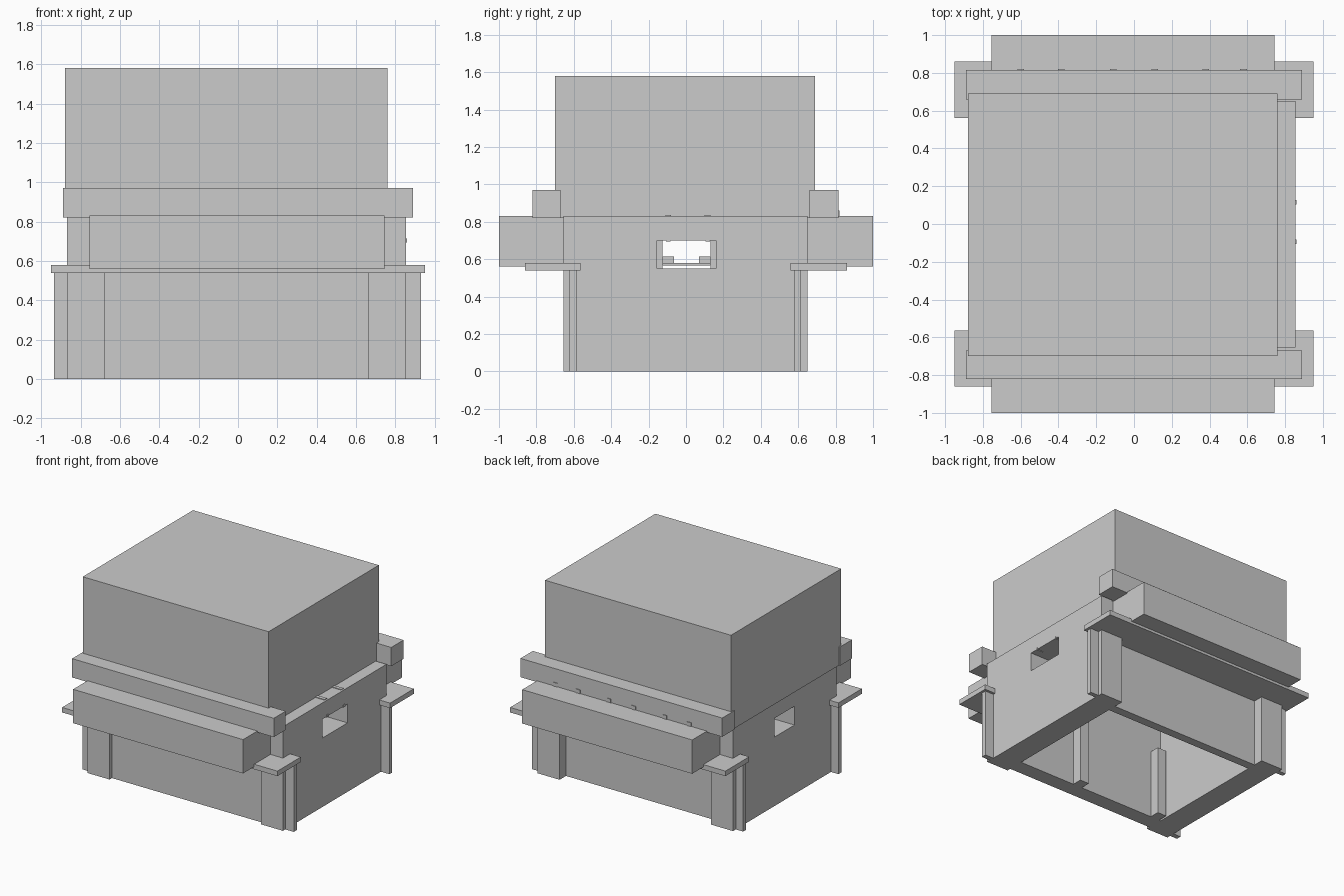
import bpy

if "Cube" in bpy.data.objects:
    bpy.data.objects.remove(bpy.data.objects["Cube"])


def mesh_object(name, verts, faces):
    mesh = bpy.data.meshes.new(name)
    mesh.from_pydata(verts, [], faces)
    mesh.update()
    obj = bpy.data.objects.new(name, mesh)
    bpy.context.collection.objects.link(obj)
    return obj


def box(name, x0, x1, y0, y1, z0, z1):
    verts = [(x, y, z) for x in (x0, x1) for y in (y0, y1) for z in (z0, z1)]
    faces = [(0, 1, 3, 2), (4, 6, 7, 5), (0, 4, 5, 1),
             (2, 3, 7, 6), (0, 2, 6, 4), (1, 5, 7, 3)]
    return mesh_object(name, verts, faces)


def window_wall(name, x0, x1, outer, hole):
    """Thick wall across x with a rectangular opening; rects are y0, y1, z0, z1."""
    verts = []
    for x in (x0, x1):
        for y0, y1, z0, z1 in (outer, hole):
            verts += [(x, y0, z0), (x, y1, z0), (x, y1, z1), (x, y0, z1)]
    faces = []
    for i in range(4):
        j = (i + 1) % 4
        faces += [(i, i + 4, j + 4, j), (i + 8, j + 8, j + 12, i + 12),
                  (i, j, j + 8, i + 8), (i + 4, i + 12, j + 12, j + 4)]
    return mesh_object(name, verts, faces)


# Upper block
box("upper_block", -0.88, 0.76, -0.70, 0.69, 0.82, 1.58)

# Thick side walls with the aligned windows
window_wall("right_wall", 0.66, 0.855, (-0.655, 0.65, 0, 0.83), (-0.155, 0.16, 0.55, 0.70))
window_wall("left_wall", -0.87, -0.675, (-0.655, 0.65, 0, 0.83), (-0.125, 0.13, 0.55, 0.70))

# Recessed lower panels and the walls above them
box("front_panel", -0.675, 0.66, -0.625, -0.50, 0, 0.56)
box("back_panel", -0.675, 0.66, 0.50, 0.57, 0, 0.56)
box("front_upper_wall", -0.675, 0.66, -0.65, -0.50, 0.54, 0.83)
box("back_upper_wall", -0.675, 0.66, 0.50, 0.65, 0.54, 0.83)

# Front and back: band, projecting box and ledge
for side, band, ledge, proj in (("front", (-0.82, -0.67), (-0.86, -0.565), (-1.0, -0.65)),
                                ("back", (0.66, 0.815), (0.56, 0.86), (0.65, 1.0))):
    box(side + "_band", -0.89, 0.89, *band, 0.82, 0.97)
    box(side + "_projecting_box", -0.755, 0.745, *proj, 0.56, 0.83)
    box(side + "_ledge", -0.95, 0.95, *ledge, 0.54, 0.58)

# Thin fins under the ledge corners
for y0, y1, side in ((-0.625, -0.585, "front"), (0.58, 0.615, "back")):
    box(side + "_right_fin", 0.855, 0.93, y0, y1, 0, 0.54)
    box(side + "_left_fin", -0.935, -0.87, y0, y1, 0, 0.54)

# Inner posts and the floor strip seen through the windows
for i, x in enumerate((0.12, -0.62)):
    box(f"inner_post_{i}", x - 0.04, x + 0.04, -0.50, -0.42, 0, 0.55)
box("inner_floor", -0.50, 0.50, -0.125, 0.13, 0.565, 0.58)
for y in (-0.095, 0.10):
    box("inner_block", -0.30, 0.30, y - 0.03, y + 0.03, 0.58, 0.615)

# Small bars on the right wall top and at the window head
for y in (-0.095, 0.115):
    box("top_bar", 0.76, 0.84, y - 0.015, y + 0.015, 0.82, 0.835)
    box("window_clip", 0.80, 0.86, y - 0.012, y + 0.012, 0.695, 0.715)

# Small lugs behind the back band
for x in (-0.60, -0.385, -0.11, 0.11, 0.38, 0.58):
    box("back_lug", x - 0.018, x + 0.018, 0.80, 0.82, 0.83, 0.86)
